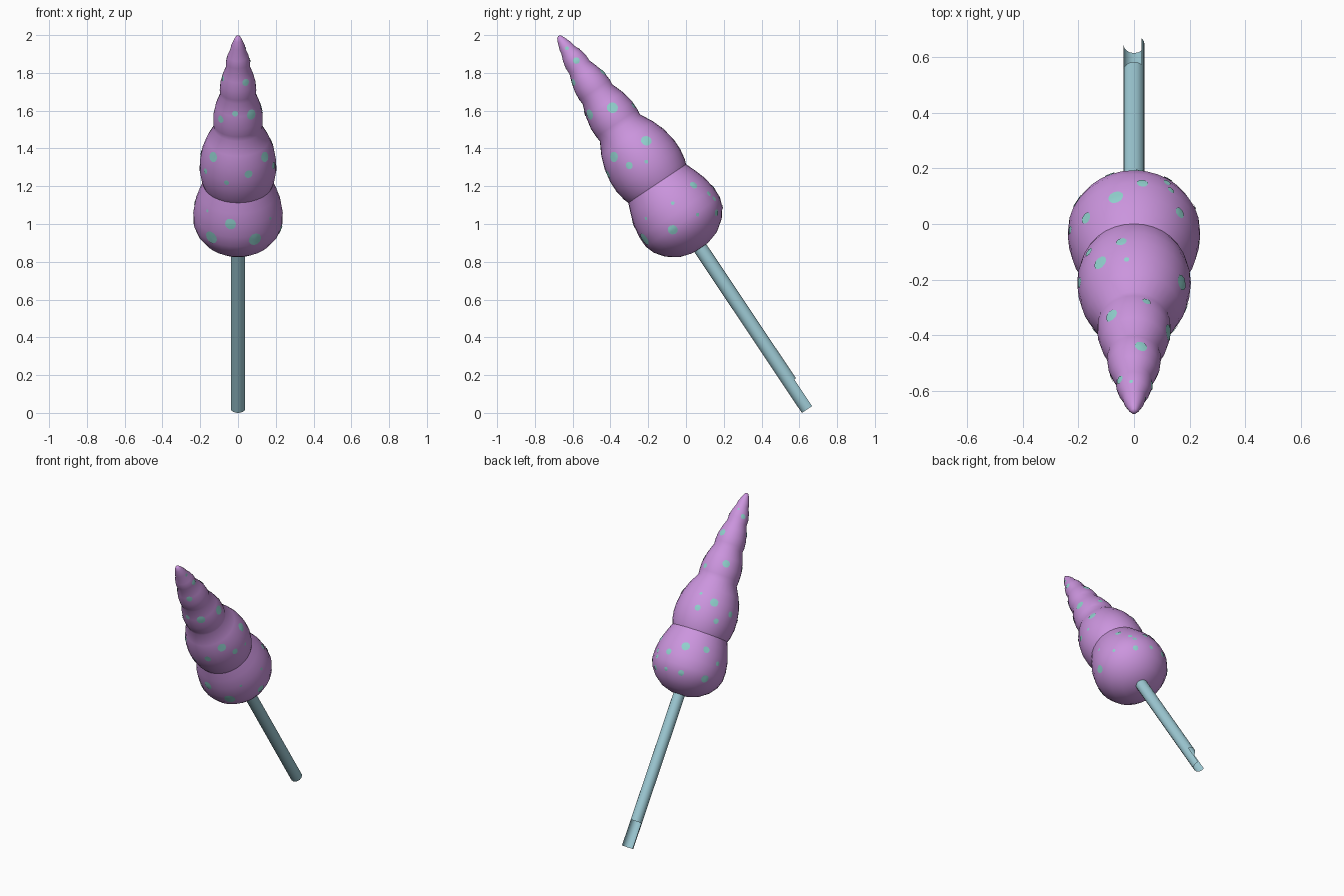
import bpy, bmesh, math
from mathutils import Vector
from mathutils.bvhtree import BVHTree

if "Cube" in bpy.data.objects:
    bpy.data.objects.remove(bpy.data.objects["Cube"])

# Tilted axis: from the open stick end up to the shell tip
BASE = Vector((0, 0.645, 0.021))
AXIS = (Vector((0, -0.675, 1.996)) - BASE).normalized()
U = Vector((1, 0, 0))
V = Vector((0, AXIS.z, -AXIS.y))


def material(name, rgb):
    m = bpy.data.materials.new(name)
    m.diffuse_color = (*rgb, 1)
    m.use_nodes = True
    m.node_tree.nodes["Principled BSDF"].inputs["Base Color"].default_value = m.diffuse_color
    return m


PURPLE = material("orchid purple", (0.60, 0.30, 0.73))
BLUE = material("pale blue", (0.34, 0.59, 0.66))
TEAL = material("light teal", (0.28, 0.63, 0.61))


def lathe(profile, sides):
    """Revolve (distance along axis, radius) points about the tilted axis."""
    bm = bmesh.new()
    rings = []
    for t, r in profile:
        c = BASE + AXIS * t
        if r == 0:
            rings.append([bm.verts.new(c)])
        else:
            rings.append([bm.verts.new(c + r * (math.cos(a) * U + math.sin(a) * V))
                          for a in (2 * math.pi * i / sides for i in range(sides))])
    for lo, hi in zip(rings, rings[1:]):
        for i in range(sides):
            j = (i + 1) % sides
            quad = [lo[i % len(lo)], lo[j % len(lo)], hi[j % len(hi)], hi[i % len(hi)]]
            bm.faces.new(list(dict.fromkeys(quad)))
    bmesh.ops.recalc_face_normals(bm, faces=bm.faces[:])
    return bm


def finish(bm, name, mat, angle=40):
    me = bpy.data.meshes.new(name)
    bm.to_mesh(me)
    bm.free()
    ob = bpy.data.objects.new(name, me)
    bpy.context.collection.objects.link(ob)
    me.materials.append(mat)
    bpy.ops.object.select_all(action='DESELECT')
    ob.select_set(True)
    bpy.context.view_layer.objects.active = ob
    bpy.ops.object.shade_smooth_by_angle(angle=math.radians(angle))
    return ob


# Shell: a stack of shrinking rounded lobes
shell_profile = [
    (1.02, 0), (1.026, .055), (1.046, .12), (1.09, .18), (1.14, .218), (1.19, .236),
    (1.25, .237), (1.32, .226), (1.38, .206), (1.435, .184),
    (1.46, .193), (1.52, .203), (1.58, .202), (1.65, .19), (1.72, .165), (1.79, .128),
    (1.82, .131), (1.87, .131), (1.94, .117), (2.005, .094),
    (2.03, .097), (2.08, .093), (2.13, .08), (2.175, .064),
    (2.21, .064), (2.25, .055), (2.285, .041), (2.31, .037), (2.35, .022), (2.37, .012), (2.376, 0)]
shell = lathe(shell_profile, 32)
tree = BVHTree.FromBMesh(shell)
finish(shell, "spiral_shell", PURPLE)

# Stick: open tube with a notch in the upper side of its far end
stick = lathe([(0, .038), (.17, .038), (1.06, .038)], 16)
notch = []
for f in stick.faces:
    d = f.calc_center_median() - BASE
    phi = math.degrees(math.atan2(d.dot(V), d.dot(U)))
    if d.dot(AXIS) < .17 and 45 < phi < 180:
        notch.append(f)
bmesh.ops.delete(stick, geom=notch, context='FACES')
finish(stick, "stick", BLUE)

# Spots: (a, b, radius) on the view plane they are projected from
front = [(-.14, .93, .036), (-.04, 1.0, .03), (.09, .92, .036), (-.06, 1.22, .014),
         (.055, 1.265, .022), (-.13, 1.355, .028), (-.17, 1.28, .016), (-.09, 1.555, .02),
         (-.015, 1.585, .016), (.07, 1.58, .028), (.04, 1.75, .02), (-.078, 1.77, .015),
         (-.16, 1.07, .008)]
right = [(-.58, 1.865, .018), (-.39, 1.615, .03), (-.21, 1.44, .029), (-.21, 1.33, .01),
         (-.38, 1.355, .028), (-.30, 1.31, .02), (.04, 1.205, .021), (-.07, 1.11, .01),
         (.12, 1.16, .014), (.06, 1.05, .01), (-.07, .97, .027), (-.21, 1.03, .009),
         (.16, 1.06, .018), (-.63, 1.93, .01)]
top = [(-.065, .095, .028), (.03, .145, .02), (-.17, .02, .022), (-.045, -.065, .02),
       (-.12, -.14, .027), (.045, -.28, .016), (-.08, -.33, .025), (.025, -.44, .023),
       (-.05, -.56, .016), (-.01, -.567, .007)]
# measured across (right) and up from the middle, seen from the back left
back_left = [(-.03, .02, .02), (.12, -.02, .026), (-.125, .04, .014), (-.18, .11, .014),
             (.20, .07, .016), (.19, .34, .018), (.28, .375, .02), (.095, .51, .01)]

E = math.radians(18)
A = math.radians(34.6)
bl_dir = Vector((math.sin(A) * math.cos(E), -math.cos(A) * math.cos(E), -math.sin(E)))
bl_right = Vector((-math.cos(A), -math.sin(A), 0))
views = [
    (front, Vector((0, 1, 0)), Vector((1, 0, 0)), Vector((0, 0, 1)), Vector()),
    (right, Vector((-1, 0, 0)), Vector((0, 1, 0)), Vector((0, 0, 1)), Vector()),
    (top, Vector((0, 0, -1)), Vector((1, 0, 0)), Vector((0, 1, 0)), Vector()),
    (back_left, bl_dir, bl_right, bl_right.cross(bl_dir), Vector((0, 0, 1))),
]

spots = bmesh.new()


def add_spot(hit, normal, radius, sides=10):
    """Thin round patch hugging the shell surface."""
    e1 = normal.orthogonal().normalized()
    e2 = normal.cross(e1)

    def vert(r, a):
        p, n, _, _ = tree.find_nearest(hit + r * (math.cos(a) * e1 + math.sin(a) * e2))
        return spots.verts.new(p + n * .003)

    centre = vert(0, 0)
    inner, outer = ([vert(r, 2 * math.pi * i / sides) for i in range(sides)]
                    for r in (radius * .55, radius))
    for i in range(sides):
        j = (i + 1) % sides
        spots.faces.new((centre, inner[i], inner[j]))
        spots.faces.new((inner[i], outer[i], outer[j], inner[j]))


for items, direction, across, up, origin in views:
    for a, b, radius in items:
        start = origin + across * a + up * b - direction * 4
        hit, normal, _, _ = tree.ray_cast(start, direction)
        if hit is not None:
            add_spot(hit, normal, radius)
finish(spots, "shell_spots", TEAL, 60)
